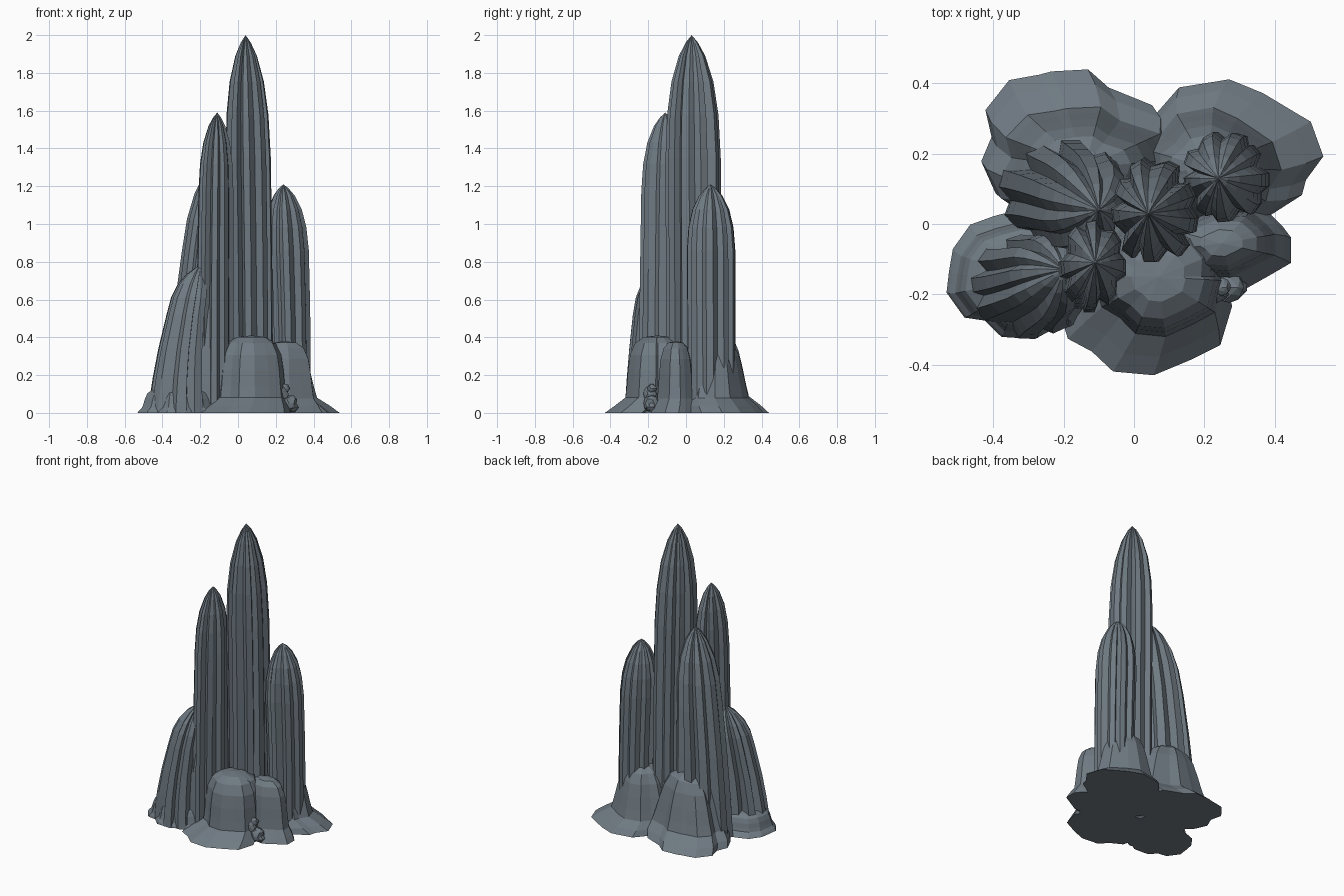
import bpy, bmesh, math, random
from mathutils import Vector

random.seed(4)
cube = bpy.data.objects.get("Cube")
if cube:
    bpy.data.objects.remove(cube, do_unlink=True)

stone = bpy.data.materials.new("slate_stone")
stone.use_nodes = True
colour = (0.16, 0.195, 0.225, 1)
stone.diffuse_color = colour
bsdf = stone.node_tree.nodes["Principled BSDF"]
bsdf.inputs["Base Color"].default_value = colour
bsdf.inputs["Roughness"].default_value = 0.9


def add_object(name, bm):
    bmesh.ops.recalc_face_normals(bm, faces=bm.faces)
    mesh = bpy.data.meshes.new(name)
    bm.to_mesh(mesh)
    bm.free()
    mesh.materials.append(stone)
    obj = bpy.data.objects.new(name, mesh)
    bpy.context.collection.objects.link(obj)
    return obj


def loft(name, rings, apex):
    """Skin rings from the bottom up, cap the base and close to a point."""
    bm = bmesh.new()
    rows = [[bm.verts.new(p) for p in ring] for ring in rings]
    tip = bm.verts.new(apex)
    n = len(rows[0])
    bm.faces.new(rows[0][::-1])
    for i in range(n):
        j = (i + 1) % n
        for low, high in zip(rows, rows[1:]):
            bm.faces.new((low[i], low[j], high[j], high[i]))
        bm.faces.new((rows[-1][i], rows[-1][j], tip))
    return add_object(name, bm)


def ribbed_section(ribs, depth):
    """Unit outline: each rib is a valley followed by two shoulders."""
    step = math.tau / ribs
    start = random.random() * step
    points = []
    for k in range(ribs):
        base = start + k * step + random.uniform(-0.15, 0.15) * step
        crest = random.uniform(0.97, 1.07)
        valley = crest - depth * random.uniform(0.6, 1.2)
        for offset, r in ((0, valley), (0.3, crest), (0.7, crest * 0.98)):
            a = base + offset * step
            points.append(Vector((math.cos(a) * r, math.sin(a) * r)))
    return points


def place(section, centre, radii, z):
    return [Vector((centre.x + p.x * radii.x, centre.y + p.y * radii.y, z)) for p in section]


# Height of the rounded tip (as a fraction of the tip) against its radius
TIP = ((1, 1), (0.65, 0.93), (0.38, 0.76), (0.17, 0.48), (0.06, 0.22))


def spire(name, top, base, height, tip, r_top, r_base, ribs):
    top, base, r_top, r_base = map(Vector, (top, base, r_top, r_base))
    section = ribbed_section(ribs, 0.24)
    shoulder = height - tip
    levels = [(shoulder * f, 1) for f in (0, 0.12, 0.35, 0.65)]
    levels += [(height - tip * f, r) for f, r in TIP]
    rings = []
    for z, r in levels:
        # The axis bends towards the tip
        centre = base.lerp(top, (z / height) ** 2)
        radii = r_base.lerp(r_top, min(z / shoulder, 1)) * r
        rings.append(place(section, centre, radii, z))
    return loft(name, rings, (*top, height))


# Height fraction against radius for the swollen part of a mound
DOME = ((0.2, 1.08), (0.35, 1.04), (0.55, 1), (0.75, 0.93), (0.9, 0.76), (0.98, 0.45))


def mound(name, centre, radii, height, skirt_centre, skirt_radii, lobes, taper):
    centre, radii, skirt_centre, skirt_radii = map(
        Vector, (centre, radii, skirt_centre, skirt_radii))
    section = ribbed_section(lobes, 0.11)
    rings = [place(section, skirt_centre, skirt_radii, 0)]
    rings.append(place(section, skirt_centre.lerp(centre, 0.5),
                       skirt_radii.lerp(radii * 1.12, 0.5), height * 0.09))
    rings += [place(section, centre, radii * r * (1 - taper * z), height * z) for z, r in DOME]
    return loft(name, rings, (*centre, height))


# Tall fluted spires
spire("central_spire", (.04, .03), (.065, .04), 2, .65, (.12, .147), (.12, .15), 9)
spire("front_spire", (-.11, -.11), (-.12, -.12), 1.59, .42, (.09, .125), (.1, .135), 8)
spire("side_spire", (.24, .13), (.27, .135), 1.21, .35, (.115, .127), (.11, .125), 9)
spire("back_spire", (-.1, .04), (-.2, .09), 1.35, .5, (.14, .14), (.19, .16), 8)
spire("short_spire", (-.2, -.13), (-.29, -.17), .78, .26, (.13, .125), (.19, .15), 9)

# Low mounds with spreading skirts
mound("front_mound", (.07, -.15), (.165, .165), .41, (.03, -.22), (.24, .22), 5, 0)
mound("side_mound", (.25, -.055), (.155, .095), .38, (.29, -.07), (.17, .12), 4, .1)
mound("back_mound", (-.14, .16), (.24, .18), .44, (-.18, .21), (.26, .24), 6, .35)
mound("back_side_mound", (.21, .16), (.2, .16), .4, (.25, .2), (.28, .2), 5, .3)
mound("short_spire_skirt", (-.3, -.15), (.19, .15), .14, (-.3, -.14), (.23, .19), 6, 0)

# Cluster of small lumps beside the front mound
bm = bmesh.new()
for x, y, z, r in ((.27, -.18, .05, .045), (.23, -.19, .1, .04),
                   (.25, -.18, .13, .025), (.29, -.18, .03, .03), (.24, -.2, .04, .03)):
    lump = bmesh.ops.create_icosphere(bm, subdivisions=2, radius=r)["verts"]
    for v in lump:
        v.co = v.co * random.uniform(0.85, 1.1) + Vector((x, y, z))
add_object("lump_cluster", bm)
